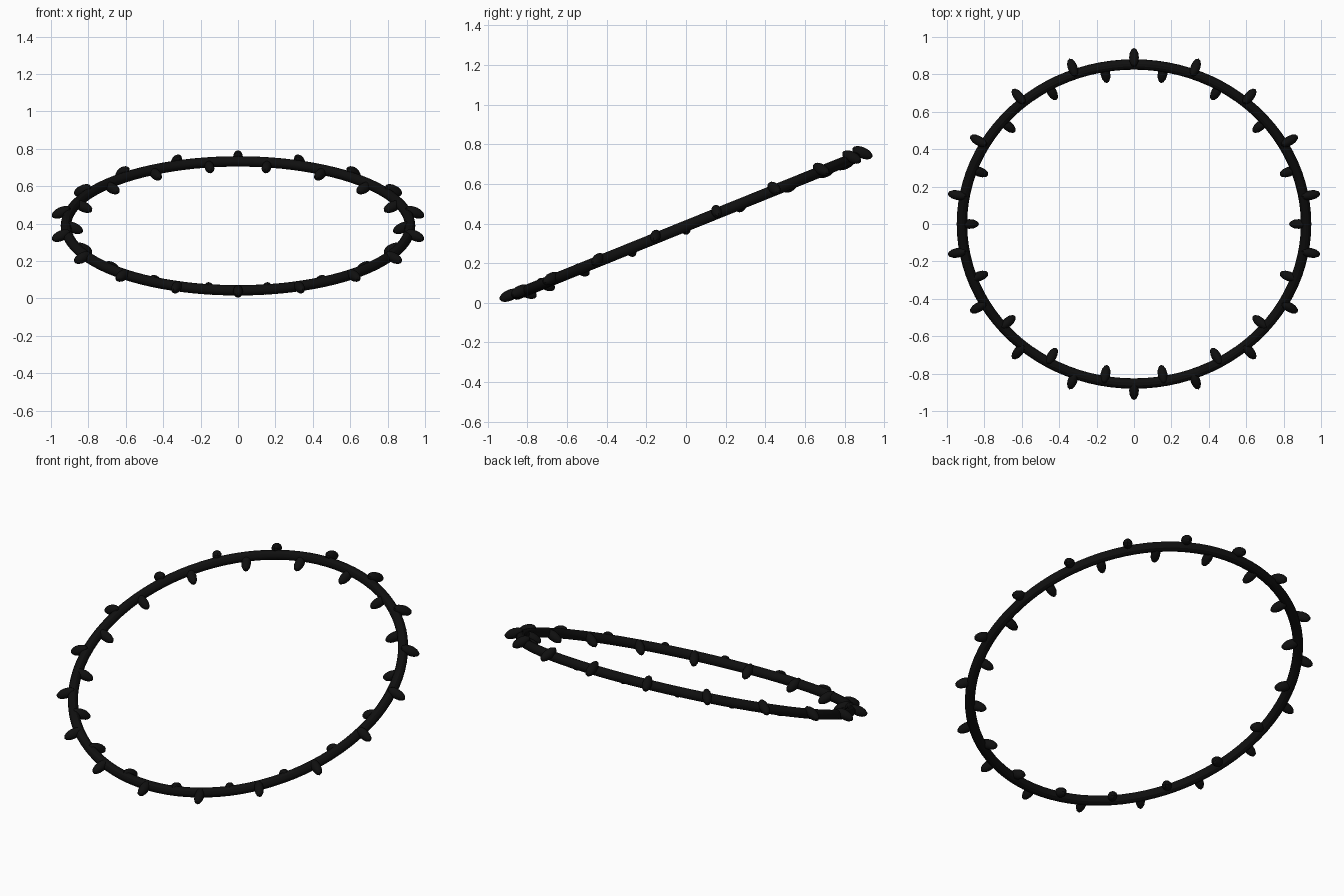
import bpy
from math import radians, cos, sin, pi
from mathutils import Matrix, Vector

if "Cube" in bpy.data.objects:
    bpy.data.objects.remove(bpy.data.objects["Cube"])

TILT = radians(22)
CENTRE = Vector((0, 0, 0.388))
RING_R, TUBE_R = 0.92, 0.028
DROOP = radians(24)

black = bpy.data.materials.new("black")
black.diffuse_color = (0.005, 0.005, 0.005, 1)
black.use_nodes = True
black.node_tree.nodes["Principled BSDF"].inputs["Base Color"].default_value = black.diffuse_color

# tilted hoop
bpy.ops.mesh.primitive_torus_add(major_radius=RING_R, minor_radius=TUBE_R,
                                 major_segments=96, minor_segments=12,
                                 location=CENTRE, rotation=(TILT, 0, 0))
hoop = bpy.context.object
hoop.name = "hoop"
hoop.data.materials.append(black)
bpy.ops.object.shade_smooth_by_angle()

# one shared bud shape, long axis on x
bpy.ops.mesh.primitive_uv_sphere_add(segments=12, ring_count=8, radius=1)
first = bpy.context.object
bud_mesh = first.data
bud_mesh.transform(Matrix.Diagonal((0.055, 0.026, 0.028, 1)))
bud_mesh.materials.append(black)
bpy.ops.object.shade_smooth_by_angle()
bpy.data.objects.remove(first)

# drooping buds alternate between inner and outer side of the hoop
tilt = Matrix.Rotation(TILT, 3, 'X')
for i in range(36):
    a = radians(10 * i)
    outer = i % 2 == 1
    side = 1 if outer else -1
    r = RING_R + 0.04 * side
    bud = bpy.data.objects.new("outer_bud" if outer else "inner_bud", bud_mesh)
    bud.location = CENTRE + tilt @ Vector((r * cos(a), r * sin(a), 0)) + Vector((0, 0, 0.01 * side))
    bud.rotation_euler = (0, DROOP, a if outer else a + pi)
    bpy.context.collection.objects.link(bud)
